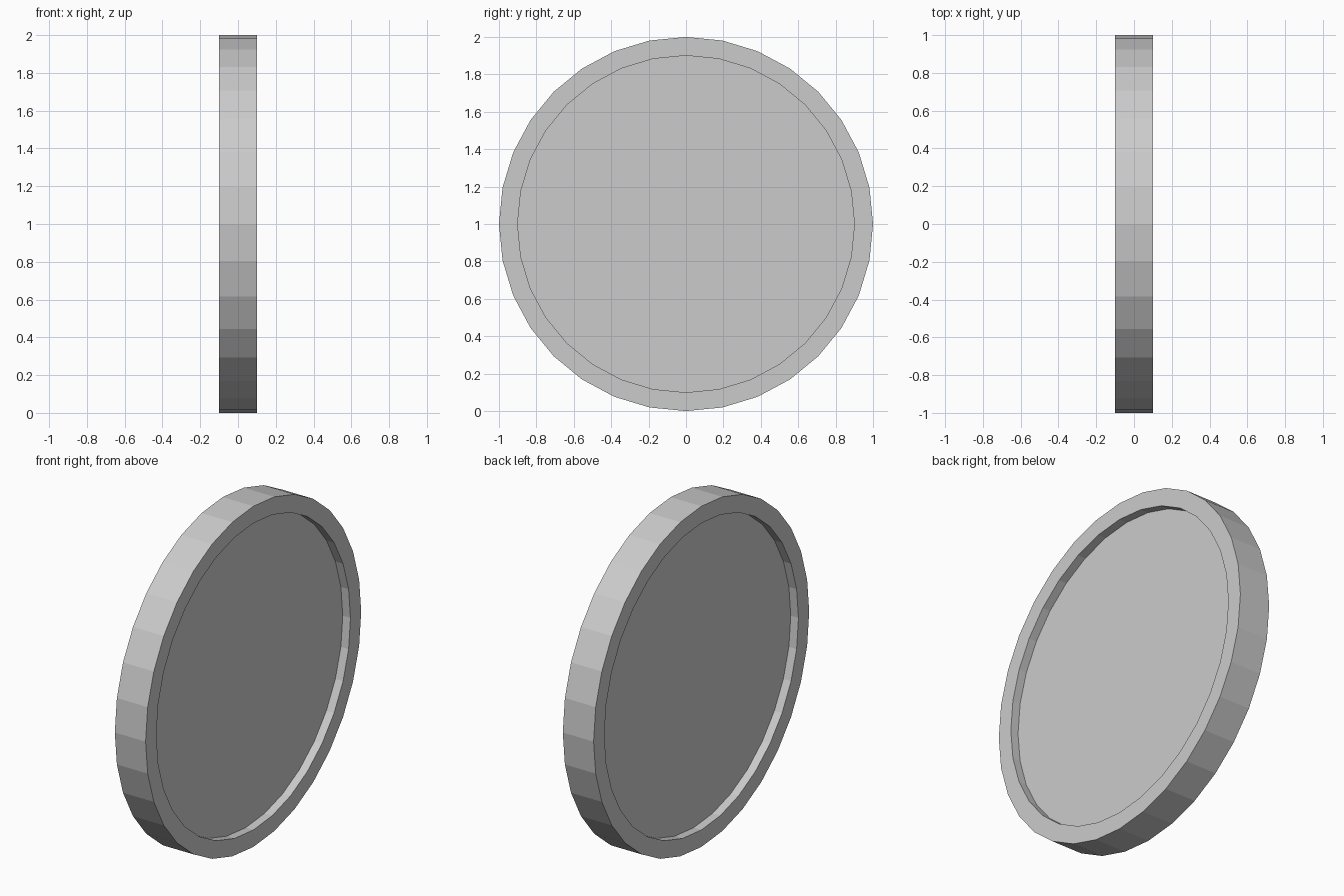
import bpy, bmesh, math
from mathutils import Matrix

if "Cube" in bpy.data.objects:
    bpy.data.objects.remove(bpy.data.objects["Cube"])

SIDES, RADIUS, WIDTH = 32, 1.0, 0.2
RIM, RECESS = 0.1, 0.05

bm = bmesh.new()

# Solid disc lying along the x axis, resting on z = 0
bmesh.ops.create_cone(
    bm, cap_ends=True, segments=SIDES, radius1=RADIUS, radius2=RADIUS, depth=WIDTH,
    matrix=Matrix.Translation((0, 0, RADIUS)) @ Matrix.Rotation(math.pi / 2, 4, 'Y'))
bm.normal_update()

# Raised rim and sunken centre on both faces
caps = [f for f in bm.faces if len(f.verts) == SIDES]
bmesh.ops.inset_individual(bm, faces=caps, thickness=RIM * math.cos(math.pi / SIDES))
for cap in caps:
    normal = cap.normal.copy()
    floor = bmesh.ops.extrude_discrete_faces(bm, faces=[cap])['faces'][0]
    bmesh.ops.translate(bm, verts=floor.verts, vec=-normal * RECESS)

bmesh.ops.recalc_face_normals(bm, faces=bm.faces)
mesh = bpy.data.meshes.new("rimmed_disc")
bm.to_mesh(mesh)
bm.free()
bpy.context.collection.objects.link(bpy.data.objects.new("rimmed_disc", mesh))
